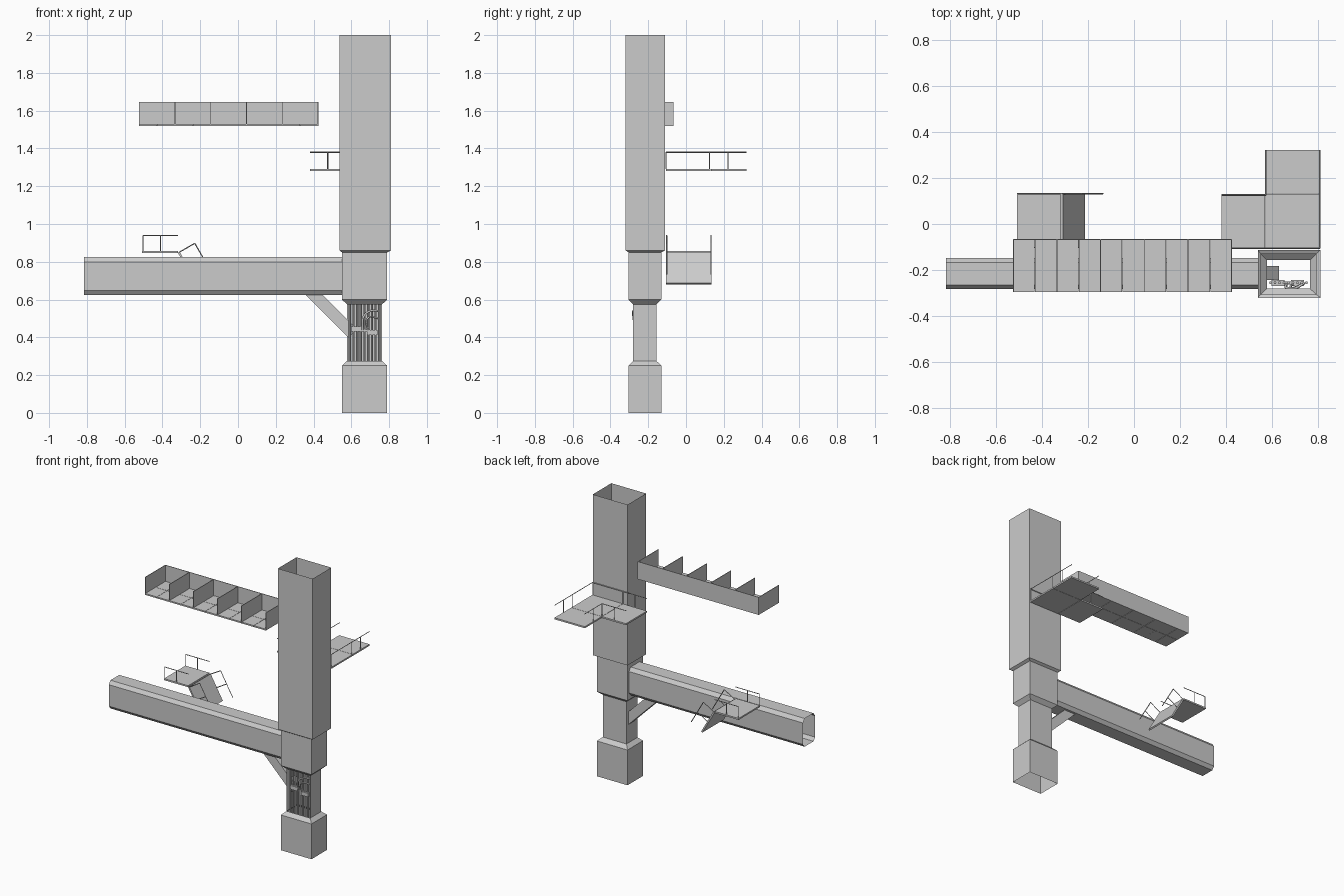
import bpy, bmesh
from mathutils import Vector

cube = bpy.data.objects.get("Cube")
if cube:
    bpy.data.objects.remove(cube, do_unlink=True)

grey = bpy.data.materials.new("plain grey")
grey.use_nodes = True
colour = (0.6, 0.6, 0.6, 1)
grey.diffuse_color = colour
grey.node_tree.nodes["Principled BSDF"].inputs["Base Color"].default_value = colour


def finish(name, bm):
    bmesh.ops.recalc_face_normals(bm, faces=bm.faces)
    mesh = bpy.data.meshes.new(name)
    bm.to_mesh(mesh)
    bm.free()
    mesh.materials.append(grey)
    obj = bpy.data.objects.new(name, mesh)
    bpy.context.collection.objects.link(obj)
    return obj


def add_box(bm, lo, hi):
    lo, hi = Vector(lo), Vector(hi)
    verts = bmesh.ops.create_cube(bm, size=1)["verts"]
    for v in verts:
        v.co = (lo + hi) / 2 + v.co * (hi - lo)


def add_rod(bm, a, b, radius=0.003, sides=4):
    a, b = Vector(a), Vector(b)
    d = b - a
    verts = bmesh.ops.create_cone(bm, cap_ends=True, segments=sides, radius1=radius,
                                  radius2=radius, depth=d.length)["verts"]
    turn = d.to_track_quat("Z", "Y")
    for v in verts:
        v.co = (a + b) / 2 + turn @ v.co


def loft(bm, rings):
    """Skin closed rings of points into an open tube; return faces by band."""
    loops = [[bm.verts.new(p) for p in ring] for ring in rings]
    n = len(loops[0])
    return [[bm.faces.new((a[i], a[(i + 1) % n], b[(i + 1) % n], b[i])) for i in range(n)]
            for a, b in zip(loops, loops[1:])]


def prism(name, outline, y0, y1):
    bm = bmesh.new()
    bands = loft(bm, [[(x, y, z) for x, z in outline] for y in (y0, y1)])
    for y_loop in (0, 1):
        corners = [f.verts[0] if y_loop == 0 else f.verts[3] for f in bands[0]]
        bm.faces.new(corners)
    return finish(name, bm)


# Tower: open square shell with stepped widths and a service opening in front
WIDE = (0.537, 0.81, -0.32, -0.112)
MID = (0.55, 0.79, -0.305, -0.13)
SLIM = (0.577, 0.763, -0.28, -0.157)
steps = [(0, MID), (0.25, MID), (0.275, SLIM), (0.575, SLIM), (0.6, MID),
         (0.85, MID), (0.86, WIDE), (2, WIDE)]
bm = bmesh.new()
bands = loft(bm, [[(x0, y0, z), (x1, y0, z), (x1, y1, z), (x0, y1, z)]
                  for z, (x0, x1, y0, y1) in steps])
bm.faces.remove(bands[2][0])
finish("tower_shell", bm)

# Service pipes inside the opening
bm = bmesh.new()
for i in range(9):
    x = 0.592 + i * 0.0195
    add_rod(bm, (x, -0.255, 0.262), (x, -0.255, 0.588), 0.006, 8)
finish("service_pipes", bm)
bm = bmesh.new()
for x, z in ((0.625, 0.445), (0.71, 0.425)):
    add_box(bm, (x - 0.028, -0.268, z - 0.013), (x + 0.028, -0.242, z + 0.013))
add_box(bm, (0.64, -0.262, 0.432), (0.7, -0.25, 0.442))
finish("pipe_clamps", bm)


def pipe(name, points, radius):
    curve = bpy.data.curves.new(name, "CURVE")
    curve.dimensions = "3D"
    curve.bevel_depth = radius
    curve.bevel_resolution = 1
    curve.resolution_u = 4
    spline = curve.splines.new("BEZIER")
    spline.bezier_points.add(len(points) - 1)
    for p, co in zip(spline.bezier_points, points):
        p.co = co
        p.handle_left_type = p.handle_right_type = "AUTO"
    curve.materials.append(grey)
    obj = bpy.data.objects.new(name, curve)
    bpy.context.collection.objects.link(obj)


pipe("bent_pipe_upper", [(0.74, -0.255, 0.54), (0.7, -0.278, 0.54), (0.665, -0.278, 0.51),
                         (0.66, -0.262, 0.44)], 0.006)
pipe("bent_pipe_lower", [(0.74, -0.255, 0.5), (0.69, -0.278, 0.505), (0.68, -0.27, 0.47),
                         (0.69, -0.262, 0.43)], 0.005)

# Side beam: hollow tube with chamfered corners
section = [(-0.283, 0.648), (-0.265, 0.625), (-0.166, 0.625), (-0.147, 0.648),
           (-0.147, 0.8), (-0.166, 0.825), (-0.265, 0.825), (-0.283, 0.8)]
bm = bmesh.new()
loft(bm, [[(x, y, z) for y, z in section] for x in (-0.815, 0.55)])
finish("side_beam", bm)

# Diagonal brace under the beam
prism("brace", [(0.355, 0.627), (0.445, 0.627), (0.63, 0.443), (0.585, 0.397)], -0.242, -0.182)

# Partitioned shelf: tiled floor, back wall and dividers
X0, X1, Y0, Y1 = -0.525, 0.425, -0.295, -0.065
pitch = (X1 - X0) / 10
bm = bmesh.new()
for i in range(10):
    for ya, yb in ((Y0, -0.181), (-0.179, Y1)):
        x = X0 + i * pitch
        add_box(bm, (x + 0.001, ya, 1.52), (x + pitch - 0.001, yb, 1.53))
finish("shelf_floor", bm)
bm = bmesh.new()
add_box(bm, (X0, Y1 - 0.004, 1.52), (X1, Y1, 1.645))
finish("shelf_back_wall", bm)
bm = bmesh.new()
for i in range(6):
    x = X0 + 0.002 + i * (X1 - X0 - 0.004) / 5
    add_box(bm, (x - 0.002, Y0, 1.52), (x + 0.002, Y1, 1.645))
finish("shelf_dividers", bm)


def railing(bm, start, end, posts, height=0.09):
    """Top rail from start to end, with posts at the given fractions."""
    a, b, up = Vector(start), Vector(end), Vector((0, 0, height))
    add_rod(bm, a + up, b + up)
    for t in posts:
        p = a.lerp(b, t)
        add_rod(bm, p, p + up)


# Upper L-shaped platform behind the tower
bm = bmesh.new()
for x0, x1, y0, y1 in ((0.38, 0.568, -0.105, 0.13), (0.57, 0.808, -0.105, 0.13),
                       (0.57, 0.808, 0.132, 0.32)):
    add_box(bm, (x0, y0, 1.28), (x1, y1, 1.291))
finish("upper_platform", bm)
bm = bmesh.new()
Z = 1.29
railing(bm, (0.806, -0.105, Z), (0.806, 0.32, Z), (0, 0.54, 0.77))
railing(bm, (0.806, -0.105, Z), (0.38, -0.105, Z), (0.56, 0.78))
railing(bm, (0.572, 0.125, Z), (0.572, 0.32, Z), (0, 0.5))
railing(bm, (0.572, 0.125, Z), (0.38, 0.125, Z), (0.5,))
finish("upper_railings", bm)

# Lower platform with a steep ramp
bm = bmesh.new()
add_box(bm, (-0.507, -0.105, 0.847), (-0.318, 0.135, 0.858))
finish("lower_platform", bm)
prism("ramp", [(-0.318, 0.847), (-0.309, 0.853), (-0.213, 0.687), (-0.222, 0.681)], -0.105, 0.135)
bm = bmesh.new()
offset = Vector((0.083, 0.048, 0))
for y in (-0.102, 0.132):
    railing(bm, (-0.503, y, 0.85), (-0.318, y, 0.85), (0, 0.5))
    top, foot = Vector((-0.312, y, 0.85)), Vector((-0.217, y, 0.685))
    out = Vector((0.083, 0, 0.048))
    add_rod(bm, top + out, foot + out)
    for t in (0, 0.5):
        p = top.lerp(foot, t)
        add_rod(bm, p, p + out)
finish("lower_railings", bm)
